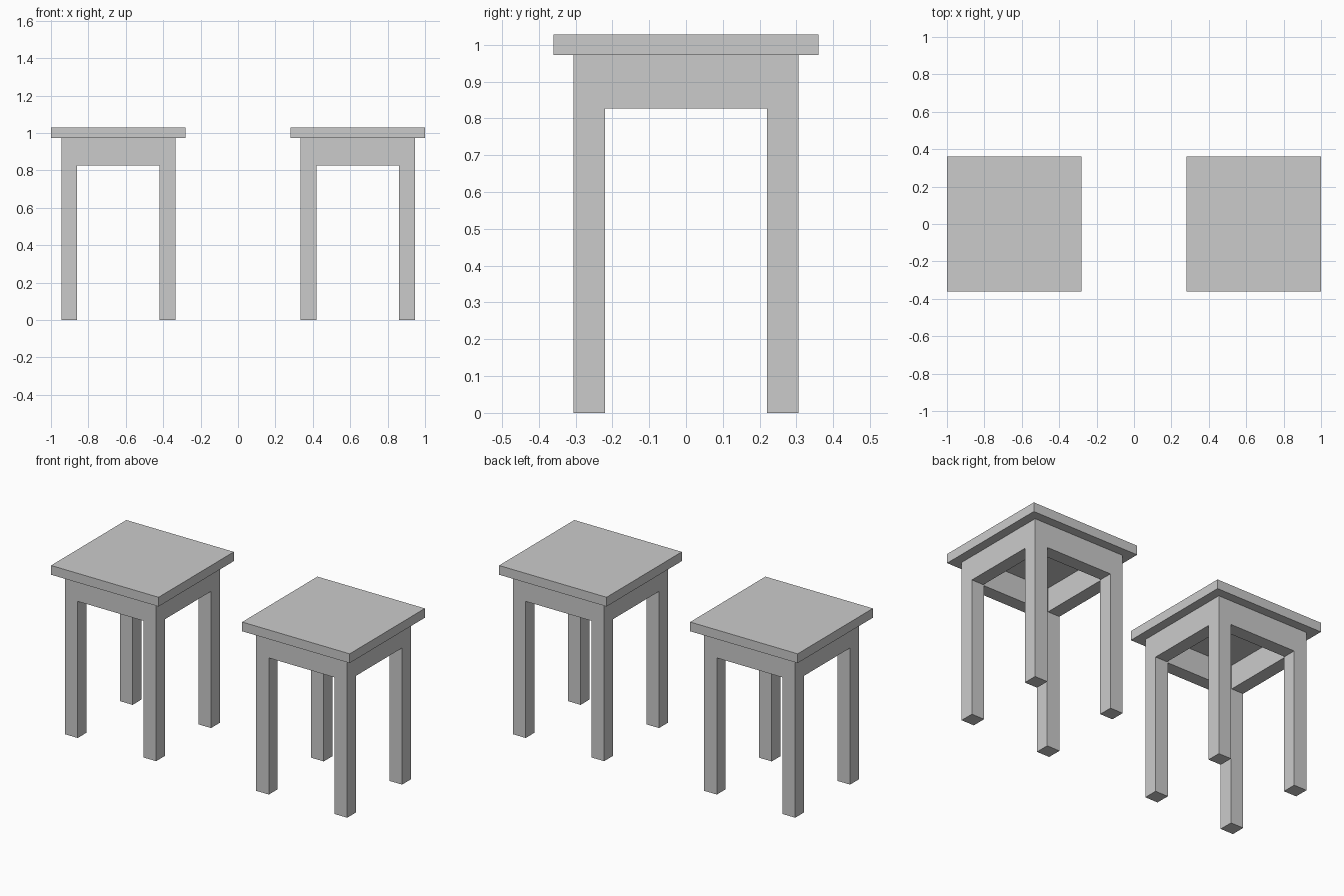
import bpy

if "Cube" in bpy.data.objects:
    bpy.data.objects.remove(bpy.data.objects["Cube"])


def box(name, x, y, z):
    """Box from (min, max) ranges on each axis."""
    ranges = (x, y, z)
    bpy.ops.mesh.primitive_cube_add(size=1, location=[(a + b) / 2 for a, b in ranges])
    ob = bpy.context.object
    ob.name = name
    ob.scale = [b - a for a, b in ranges]
    bpy.ops.object.transform_apply(location=False, rotation=False, scale=True)
    return ob


def span(sign, inner, outer):
    return tuple(sorted((sign * inner, sign * outer)))


SEAT, OUT, INN = 0.36, 0.305, 0.22      # half widths: seat, leg outside, leg inside
APRON_IN = 0.225                        # inner face of the aprons
UNDER, TOP, APRON_Z = 0.972, 1.028, 0.827


def stool(label, cx):
    def shift(r):
        return (r[0] + cx, r[1] + cx)

    # seat slab
    box(label + "_seat", shift((-SEAT, SEAT)), (-SEAT, SEAT), (UNDER, TOP))
    # four square legs
    for sx, side in ((-1, "left"), (1, "right")):
        for sy, end in ((-1, "front"), (1, "back")):
            box(f"{label}_{end}_{side}_leg", shift(span(sx, INN, OUT)),
                span(sy, INN, OUT), (0, UNDER))
    # aprons between the legs
    for s, end, side in ((-1, "front", "left"), (1, "back", "right")):
        box(f"{label}_{end}_apron", shift((-INN, INN)), span(s, APRON_IN, OUT), (APRON_Z, UNDER))
        box(f"{label}_{side}_apron", shift(span(s, APRON_IN, OUT)), (-INN, INN), (APRON_Z, UNDER))


stool("left_stool", -0.64)
stool("right_stool", 0.64)
